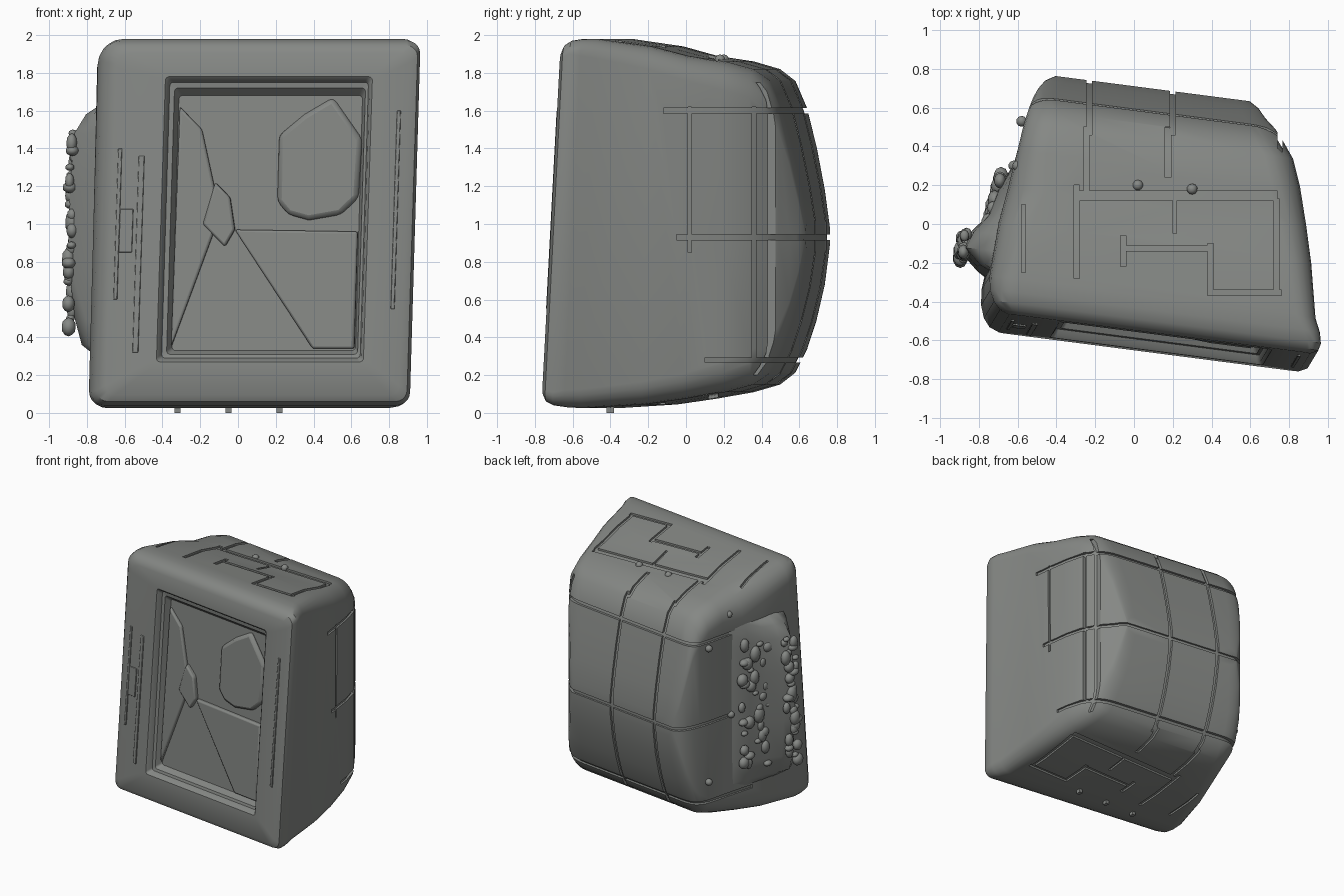
import bpy, bmesh, math, random
from mathutils import Vector

if "Cube" in bpy.data.objects:
    bpy.data.objects.remove(bpy.data.objects["Cube"])

random.seed(4)
ANG = math.radians(-7.4)
C, S = math.cos(ANG), math.sin(ANG)
grey = bpy.data.materials.new("dark_grey")
grey.diffuse_color = (0.235, 0.245, 0.233, 1)
grey.use_nodes = True
grey.node_tree.nodes["Principled BSDF"].inputs["Base Color"].default_value = grey.diffuse_color


def place(u, v, z):
    """Cabinet space (u across, v deep) to world: yaw, with the front leaning back and rolled."""
    k = max(0.0, min(1.0, (0.2 - v) / 0.8))
    v += 0.057 * (z - 1) * k
    u += 0.025 * (z - 1) * k
    return Vector((C * u - S * v, S * u + C * v, z))


def ring(bm, v, u0, u1, z0, z1, r):
    r = max(0.004, min(r, (u1 - u0) / 2.1, (z1 - z0) / 2.1))
    q = r * 1.5 if z1 - z0 > 1.75 else r  # softer upper left corner
    out = []
    for cu, cz, a0, r in ((u1 - r, z1 - r, 0, r), (u0 + q, z1 - q, 90, q),
                          (u0 + r, z0 + r, 180, r), (u1 - r, z0 + r, 270, r)):
        for i in range(6):
            a = math.radians(a0 + 18 * i)
            out.append(bm.verts.new(place(cu + r * math.cos(a), v, cz + r * math.sin(a))))
    return out


def finish(name, bm, smooth=30):
    bmesh.ops.recalc_face_normals(bm, faces=bm.faces[:])
    me = bpy.data.meshes.new(name)
    bm.to_mesh(me)
    bm.free()
    me.materials.append(grey)
    ob = bpy.data.objects.new(name, me)
    bpy.context.collection.objects.link(ob)
    if smooth:
        bpy.ops.object.select_all(action='DESELECT')
        ob.select_set(True)
        bpy.context.view_layer.objects.active = ob
        bpy.ops.object.shade_smooth_by_angle(angle=math.radians(smooth))
    return ob


def bridge(bm, rings):
    n = len(rings[0])
    for a, b in zip(rings, rings[1:]):
        for i in range(n):
            j = (i + 1) % n
            bm.faces.new((a[i], a[j], b[j], b[i]))
    bm.faces.new(rings[0])
    bm.faces.new(rings[-1])


def loft(name, sections):
    bm = bmesh.new()
    bridge(bm, [ring(bm, *s) for s in sections])
    return finish(name, bm)


def box(bm, x0, x1, y0, y1, z0, z1):
    ret = bmesh.ops.create_cube(bm, size=1)
    for p in ret['verts']:
        p.co = Vector(((x0 + x1) / 2 + p.co.x * (x1 - x0), (y0 + y1) / 2 + p.co.y * (y1 - y0),
                       (z0 + z1) / 2 + p.co.z * (z1 - z0)))


def relief(name, pts, front, back, bevel=0.012):
    """Prism parallel to the leaning front; pts are front-view x, z."""
    bm = bmesh.new()
    bridge(bm, [[bm.verts.new(place((x + 0.08) / 0.992, v, z)) for x, z in pts] for v in (front, back)])
    ob = finish(name, bm)
    m = ob.modifiers.new("Bevel", 'BEVEL')
    m.width, m.segments = bevel, 2
    return ob


# Body: v, u0, u1, z0, z1, corner radius
BODY = [(-0.40, -0.72, 0.975, 0.025, 1.98, 0.10), (-0.10, -0.70, 0.925, 0.045, 1.94, 0.12),
        (0.10, -0.67, 0.88, 0.075, 1.89, 0.13), (0.30, -0.645, 0.825, 0.11, 1.86, 0.15),
        (0.44, -0.63, 0.77, 0.15, 1.82, 0.15), (0.52, -0.615, 0.71, 0.21, 1.76, 0.15),
        (0.58, -0.60, 0.66, 0.33, 1.62, 0.13), (0.63, -0.58, 0.60, 0.48, 1.42, 0.11),
        (0.675, -0.55, 0.56, 0.66, 1.20, 0.10), (0.705, -0.50, 0.51, 0.86, 1.01, 0.07)]
F = -0.595
# Front rings run from the recessed floor, out over the frame, to the body
FRONT = [(F + 0.10, -0.27, 0.71, 0.33, 1.68, 0.02), (F + 0.05, -0.29, 0.73, 0.31, 1.72, 0.02),
         (F + 0.045, -0.315, 0.745, 0.29, 1.75, 0.02), (F + 0.015, -0.325, 0.755, 0.28, 1.765, 0.02),
         (F, -0.335, 0.77, 0.27, 1.78, 0.02), (F, -0.60, 0.965, 0.095, 1.905, 0.05),
         (F + 0.02, -0.65, 1.005, 0.06, 1.945, 0.06), (F + 0.06, -0.685, 1.015, 0.04, 1.97, 0.07),
         (F + 0.12, -0.71, 1.005, 0.03, 1.98, 0.09)]
shell = loft("cabinet_shell", FRONT + BODY)
g = 0.015
core = [(v - (g if v > 0.4 else 0), a + g, b - g, c + g, d - g, r) for v, a, b, c, d, r in BODY]
loft("cabinet_core", [(-0.46,) + core[0][1:]] + core)

# Panel seams cut down to the core
bm = bmesh.new()
w = 0.014
for z, y0 in ((0.93, -0.05), (1.60, -0.12), (0.28, 0.10)):
    box(bm, -1.2, 1.2, y0, 1.2, z - w, z + w)
for x in (-0.23, 0.20):
    box(bm, x - w, x + w, 0.46, 1.2, -0.2, 2.2)
box(bm, 0.74, 0.765, 0.16, 0.62, 0.2, 1.75)
for y, z0, z1 in ((0.02, 0.85, 1.62), (0.36, 0.27, 1.62)):
    box(bm, 0.6, 1.2, y - 0.01, y + 0.01, z0, z1)
PLAN = [(-0.28, 0.74, 0.12, 0.17), (-0.31, -0.28, -0.28, 0.20), (-0.26, -0.23, 0.14, 0.5),
        (0.16, 0.19, 0.24, 0.5), (0.72, 0.75, -0.34, 0.13), (-0.06, 0.38, -0.14, -0.11),
        (0.38, 0.41, -0.34, -0.10), (0.38, 0.76, -0.37, -0.34), (-0.58, -0.56, -0.25, 0.10),
        (-0.07, -0.04, -0.22, -0.06), (0.2, 0.22, -0.05, 0.13)]
for p in PLAN:
    box(bm, *p, 1.72, 2.2)
    box(bm, *p, -0.2, 0.26)
cutter = finish("seam_cutter", bm, 0)
cutter.hide_render = True
cutter.display_type = 'WIRE'
m = shell.modifiers.new("Seams", 'BOOLEAN')
m.operation, m.solver, m.use_self, m.object = 'DIFFERENCE', 'EXACT', True, cutter

# Raised shapes on the recessed screen
fl = F + 0.12
relief("screen_lower_panel", [(-0.03, 0.97), (0.40, 0.34), (0.62, 0.34), (0.62, 0.96)], F + 0.07, fl)
relief("screen_left_panel", [(-0.35, 0.35), (-0.34, 1.62), (-0.22, 1.50), (-0.11, 1.05)], F + 0.075, fl)
relief("screen_round_panel", [(0.19, 1.12), (0.25, 1.05), (0.36, 1.02), (0.53, 1.05), (0.62, 1.14), (0.63, 1.45),
                              (0.47, 1.67), (0.32, 1.58), (0.19, 1.47)], F + 0.065, fl, 0.03)
relief("screen_hub", [(-0.2, 1.0), (-0.08, 0.88), (-0.03, 0.97), (-0.06, 1.14), (-0.14, 1.22)], F + 0.065, fl)

# Trim strips on the frame
for i, (x0, x1, z0, z1) in enumerate(((-0.54, -0.51, 0.32, 1.36), (-0.65, -0.63, 0.60, 1.40),
                                      (0.82, 0.84, 0.55, 1.60), (-0.63, -0.56, 0.85, 1.08))):
    relief(f"frame_trim_{i + 1}", [(x0, z0), (x1, z0), (x1, z1), (x0, z1)], F - 0.008, F + 0.03, 0.004)

# Left side machinery: curved backing plate plus a column of lumps
bm = bmesh.new()
rows = []
for z, d in ((0.30, 0.0), (0.36, 0.09), (0.50, 0.13), (0.8, 0.17), (1.2, 0.17), (1.48, 0.15), (1.58, 0.09), (1.64, 0.0)):
    rows.append([bm.verts.new(place(u, v, z)) for u, v in
                 ((-0.62, -0.40), (-0.70 - d * 0.45, -0.33), (-0.70 - d, -0.25), (-0.70 - d * 0.8, -0.16),
                  (-0.69 - d * 0.4, -0.06), (-0.67 - d * 0.3, 0.08), (-0.65 - d * 0.1, 0.2), (-0.6, 0.27))])
bridge(bm, rows)
finish("side_machinery_plate", bm, 50)

bm = bmesh.new()
for i in range(64):
    z = 0.45 + 1.05 * (i // 2 + random.random()) / 32
    if i % 2:
        v, u = random.uniform(-0.28, -0.17), -0.85 - 0.02 * random.random()
    else:
        v = random.uniform(-0.10, 0.16)
        u = -0.735 + 0.15 * v
    r = random.uniform(0.022, 0.04)
    ret = bmesh.ops.create_icosphere(bm, subdivisions=2, radius=r)
    c = place(u, v, z)
    for p in ret['verts']:
        p.co = Vector((p.co.x, p.co.y * 1.3, p.co.z * (0.8 + 0.5 * (i % 3)))) + c
finish("side_machinery_lumps", bm, 60)

# Knobs at the rear edges and feet under the base
bm = bmesh.new()
for x, y, z in ((-0.60, 0.30, 1.75), (-0.58, 0.53, 1.55), (-0.58, 0.53, 0.45), (-0.62, 0.3, 0.93),
                (0.02, 0.2, 1.87), (0.3, 0.18, 1.87)):
    ret = bmesh.ops.create_icosphere(bm, subdivisions=2, radius=0.028)
    for p in ret['verts']:
        p.co += Vector((x, y, z))
finish("edge_knobs", bm, 60)
bm = bmesh.new()
for x in (-0.32, -0.05, 0.22):
    box(bm, x - 0.015, x + 0.015, -0.42, -0.38, 0.0, 0.07)
finish("base_feet", bm, 0)
